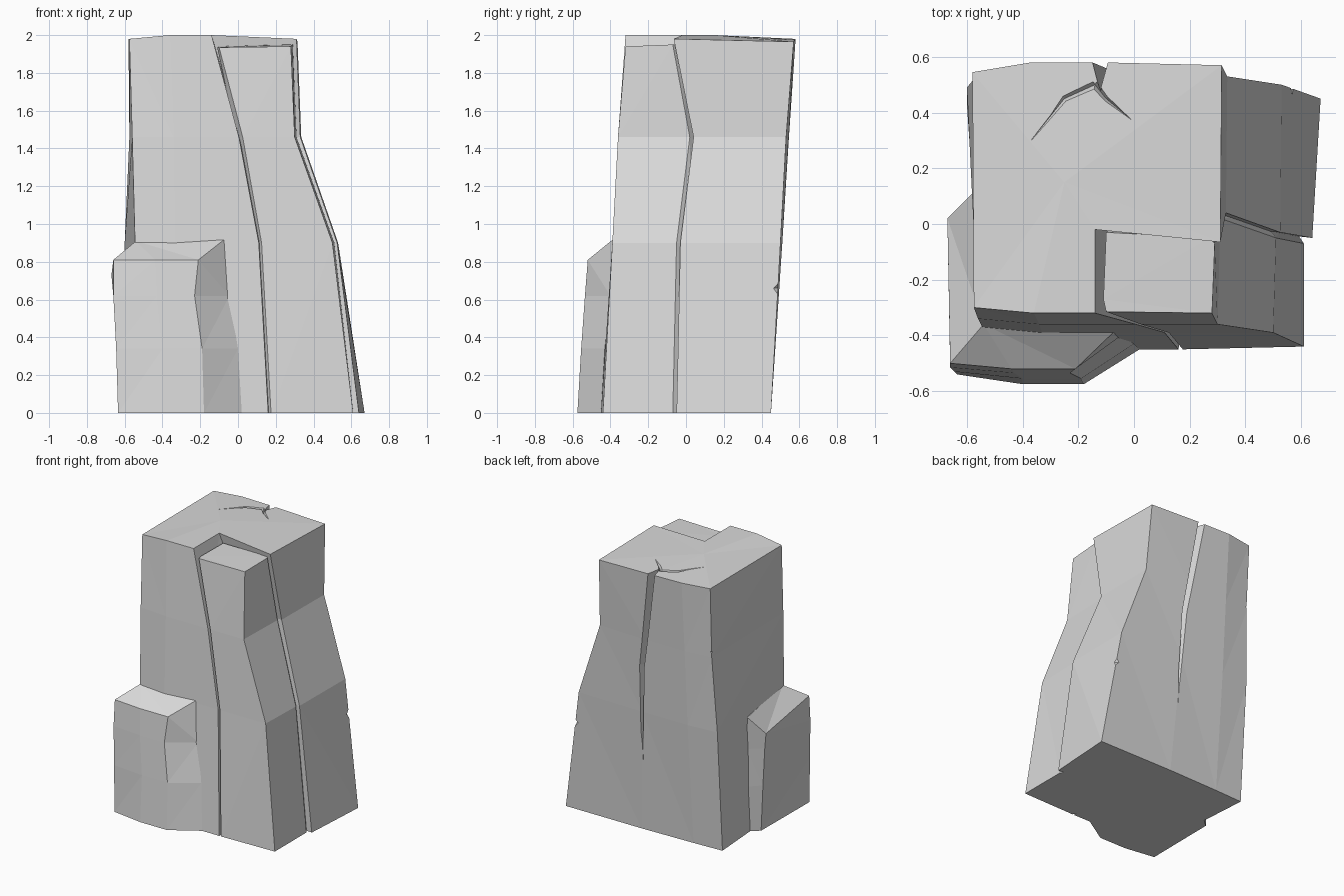
import bpy
import bmesh
from mathutils import Vector

default_cube = bpy.data.objects.get("Cube")
if default_cube:
    bpy.data.objects.remove(default_cube, do_unlink=True)

# One plain stone colour for every part
stone = bpy.data.materials.new("stone grey")
stone.use_nodes = True
colour = (0.7, 0.7, 0.7, 1)
stone.diffuse_color = colour
stone.node_tree.nodes["Principled BSDF"].inputs["Base Color"].default_value = colour


def finish(name, bm):
    """Turn a closed bmesh into a flat shaded stone object facing outwards."""
    bm.normal_update()
    bmesh.ops.recalc_face_normals(bm, faces=bm.faces[:])
    if bm.calc_volume(signed=True) < 0:
        bmesh.ops.reverse_faces(bm, faces=bm.faces[:])
    bmesh.ops.triangulate(bm, faces=bm.faces[:])
    mesh = bpy.data.meshes.new(name)
    bm.to_mesh(mesh)
    bm.free()
    mesh.materials.append(stone)
    obj = bpy.data.objects.new(name, mesh)
    bpy.context.scene.collection.objects.link(obj)
    return obj


def loft(name, rings, peak=None):
    """Skin a stack of rings; the last one closes flat or towards a peak."""
    bm = bmesh.new()
    loops = [[bm.verts.new(point) for point in ring] for ring in rings]
    count = len(loops[0])
    for lower, upper in zip(loops, loops[1:]):
        for i in range(count):
            j = (i + 1) % count
            bm.faces.new((lower[i], lower[j], upper[j], upper[i]))
    bm.faces.new(list(reversed(loops[0])))
    if peak:
        tip = bm.verts.new(peak)
        for i in range(count):
            bm.faces.new((loops[-1][i], loops[-1][(i + 1) % count], tip))
    else:
        bm.faces.new(loops[-1])
    return finish(name, bm)


def level(z, outline):
    """Lift a flat outline to one height."""
    return [(x, y, z) for x, y in outline]


def crown(heights, outline):
    """Lift each outline point to its own height."""
    return [(x, y, z) for z, (x, y) in zip(heights, outline)]


def carve(target, cutter):
    """Subtract a hidden cutter from the target."""
    cutter.hide_render = True
    cutter.hide_viewport = True
    cutter.display_type = 'WIRE'
    cut = target.modifiers.new(cutter.name, 'BOOLEAN')
    cut.operation = 'DIFFERENCE'
    cut.solver = 'EXACT'
    cut.object = cutter


# Tall main rock, with its front corner left open for the column
main_rock = loft("main_rock", [
    level(0, [(-.54, -.42), (-.3, -.45), (.16, -.45), (.2, 0), (.64, -.05),
              (.67, .45), (.05, .45), (-.37, .44), (-.6, .43)]),
    level(.9, [(-.545, -.37), (-.33, -.39), (.11, -.39), (.15, 0), (.525, -.03),
               (.53, .5), (0, .51), (-.37, .51), (-.6, .49)]),
    level(1.46, [(-.56, -.34), (-.34, -.36), (.005, -.36), (.02, .06), (.33, .04),
                 (.335, .53), (-.05, .545), (-.37, .545), (-.575, .52)]),
    crown([1.98, 2, 2, 2, 1.98, 1.965, 1.975, 1.98, 1.98],
          [(-.575, -.3), (-.36, -.32), (-.14, -.32), (-.14, -.02), (.31, -.065),
           (.315, .57), (-.1, .58), (-.37, .58), (-.58, .545)]),
], peak=(-.25, .15, 2))

# Front corner column, chamfered along the grooves on both sides
loft("corner_column", [
    level(0, [(.175, -.45), (.61, -.44), (.61, -.07), (.55, .02), (.15, .02), (.14, -.38)]),
    level(.9, [(.125, -.39), (.5, -.39), (.51, -.05), (.45, .03), (.1, .03), (.09, -.32)]),
    level(1.46, [(.025, -.36), (.3, -.36), (.31, .02), (.25, .07), (0, .07), (-.01, -.29)]),
    crown([1.935, 1.94, 1.95, 1.95, 1.94, 1.935],
          [(-.1, -.315), (.28, -.32), (.29, -.07), (.27, -.05), (-.1, -.03), (-.11, -.27)]),
])

# Low ledge wrapped around the front left foot
inside = (-.4, -.2)
loft("ledge", [
    level(0, [(-.56, .08), (-.63, .02), (-.635, -.54), (-.4, -.575), (-.18, -.575),
              (.02, -.45), inside]),
    level(.34, [(-.57, .1), (-.645, .02), (-.645, -.53), (-.4, -.555), (-.19, -.555),
                (0, -.43), inside]),
    level(.62, [(-.57, .1), (-.66, .02), (-.66, -.515), (-.43, -.535), (-.23, -.535),
                (-.045, -.4), inside]),
    crown([.86, .73, .81, .81, .81, .92, .955],
          [(-.58, .11), (-.67, .02), (-.66, -.5), (-.44, -.52), (-.21, -.52),
           (-.07, -.385), (-.28, -.375)]),
], peak=(-.54, -.36, .91))


# Long tapering crack down the back
def back_slit(x, y, z, width, depth):
    return [(x - width, y + .05, z), (x + width, y + .05, z), (x, y - depth, z)]


carve(main_rock, loft("back_crack_cutter", [
    back_slit(.01, .48, .49, .004, .005),
    back_slit(.01, .5, .75, .025, .03),
    back_slit(-.01, .53, 1.25, .035, .06),
    back_slit(-.14, .58, 2.1, .04, .1),
]))


# Two shallow cracks spreading across the top
def top_slit(x, y, width, depth, lean):
    side = Vector((width * lean, width, 0))
    centre = Vector((x, y, 2.03))
    return [centre - side, centre + side, Vector((x, y, 1.99 - depth))]


for name, lean, middle, end in (
        ("left_top_crack_cutter", -.6, (-.25, .45), (-.37, .3)),
        ("right_top_crack_cutter", .6, (-.1, .45), (.02, .35))):
    carve(main_rock, loft(name, [
        top_slit(-.14, .5, .03, .04, lean),
        top_slit(*middle, .025, .03, lean),
        top_slit(*end, .004, 0, lean)]))

# Small chips knocked out of the two back edges
for name, spot in (("right_chip_cutter", Vector((.6, .5, .66))),
                   ("left_chip_cutter", Vector((-.61, .55, 1.5)))):
    bm = bmesh.new()
    ring = [bm.verts.new(spot + Vector(d) * .07)
            for d in ((1, 0, 0), (0, 1, 0), (-1, 0, 0), (0, -1, 0))]
    for height in (-.08, .08):
        tip = bm.verts.new(spot + Vector((0, 0, height)))
        for i in range(len(ring)):
            bm.faces.new((ring[i], ring[i - 1], tip))
    carve(main_rock, finish(name, bm))
